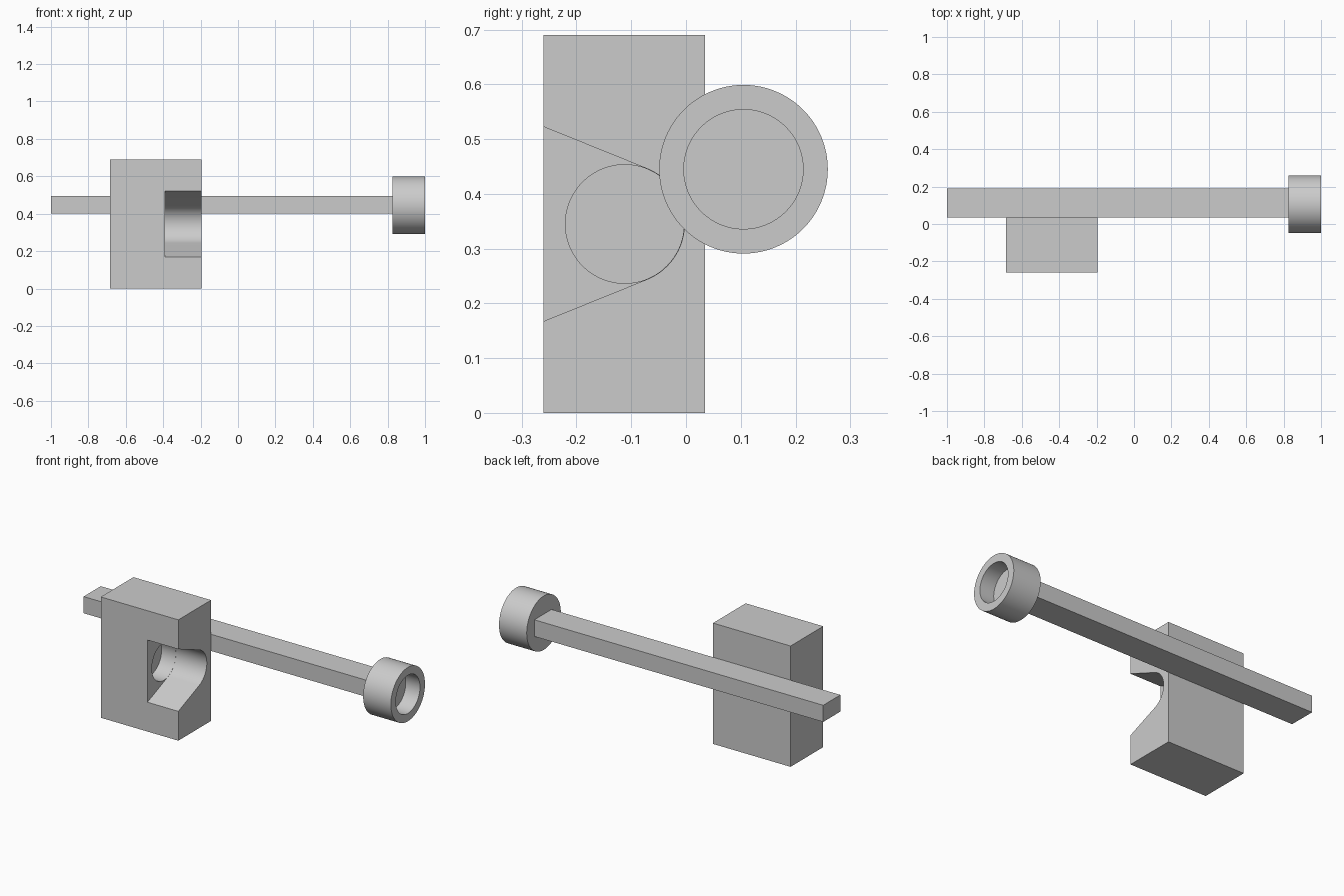
import bpy
import bmesh
from math import radians, sin, cos, tau

default = bpy.data.objects.get("Cube")
if default:
    bpy.data.objects.remove(default, do_unlink=True)

grey = bpy.data.materials.new("plain_grey")
grey.use_nodes = True
colour = (0.6, 0.6, 0.6, 1)
grey.diffuse_color = colour
grey.node_tree.nodes["Principled BSDF"].inputs["Base Color"].default_value = colour


def arc(y, z, r, start, end, steps):
    angles = [start + (end - start) * i / steps for i in range(steps + 1)]
    return [(y + r * cos(a), z + r * sin(a)) for a in angles]


def circle(y, z, r):
    return arc(y, z, r, 0, tau, 96)[:-1]


def rectangle(y0, y1, z0, z1):
    return [(y0, z0), (y1, z0), (y1, z1), (y0, z1)]


def prism(name, outline, x0, x1):
    """Extrude a y-z outline along x."""
    bm = bmesh.new()
    face = bm.faces.new([bm.verts.new((x0, y, z)) for y, z in outline])
    extruded = bmesh.ops.extrude_face_region(bm, geom=[face], use_keep_orig=True)
    moved = [v for v in extruded["geom"] if isinstance(v, bmesh.types.BMVert)]
    bmesh.ops.translate(bm, verts=moved, vec=(x1 - x0, 0, 0))
    bmesh.ops.recalc_face_normals(bm, faces=bm.faces)
    mesh = bpy.data.meshes.new(name)
    bm.to_mesh(mesh)
    bm.free()
    mesh.materials.append(grey)
    obj = bpy.data.objects.new(name, mesh)
    bpy.context.collection.objects.link(obj)
    return obj


def select_only(obj):
    bpy.ops.object.select_all(action="DESELECT")
    obj.select_set(True)
    bpy.context.view_layer.objects.active = obj


def cut(target, cutter):
    cutter.hide_render = True
    mod = target.modifiers.new("cut", "BOOLEAN")
    mod.operation = "DIFFERENCE"
    mod.solver = "EXACT"
    mod.object = cutter
    select_only(target)
    bpy.ops.object.modifier_apply(modifier=mod.name)
    bpy.data.objects.remove(cutter, do_unlink=True)


# Block with a flared slot open to the front and one side
block = prism("block", rectangle(-0.26, 0.035, 0, 0.69), -0.685, -0.195)
bore_y, bore_z, bore_r = -0.112, 0.345, 0.109
slope = 0.405
flare = arc(bore_y, bore_z, bore_r, radians(-68), radians(68), 48)
front_y = -0.3
rise = (flare[-1][0] - front_y) * slope
flare += [(front_y, flare[-1][1] + rise), (front_y, flare[0][1] - rise)]
cut(block, prism("slot_cutter", flare, -0.39, -0.1))

# Blind round bore continuing from the slot
cut(block, prism("bore_cutter", circle(bore_y, bore_z, bore_r - 0.0007), -0.48, -0.25))

# Long bar along the back of the block
bar = prism("bar", rectangle(0.035, 0.19, 0.40, 0.495), -1, 0.825)

# Round cup on the end of the bar
cup = prism("end_cup", circle(0.105, 0.445, 0.154), 0.825, 1)
cut(cup, prism("cup_cutter", circle(0.105, 0.445, 0.109), 0.91, 1.1))

for obj in (block, cup):
    select_only(obj)
    bpy.ops.object.shade_smooth_by_angle(angle=radians(20))
